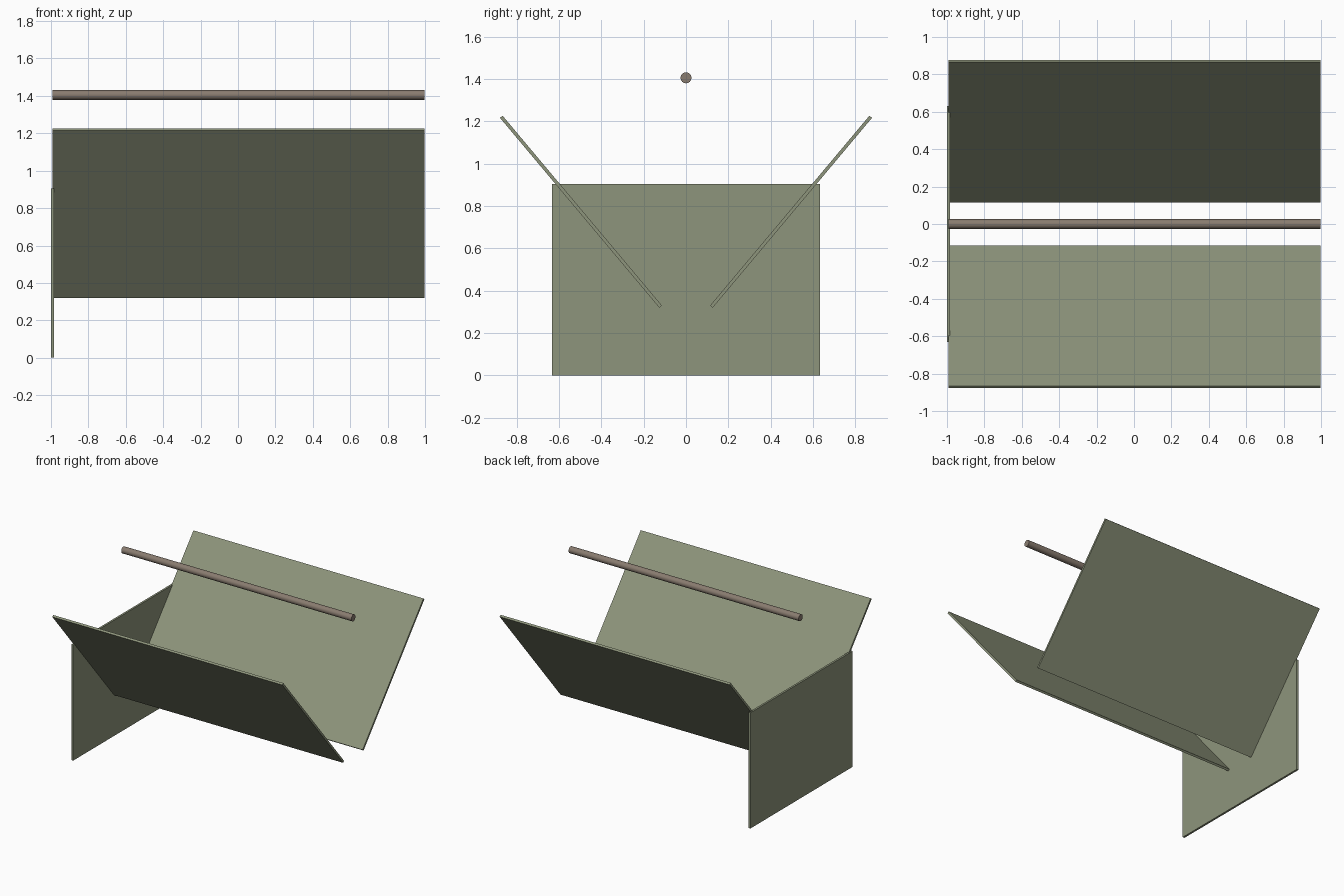
import bpy
from math import radians, pi

if "Cube" in bpy.data.objects:
    bpy.data.objects.remove(bpy.data.objects["Cube"])


def material(name, rgb):
    m = bpy.data.materials.new(name)
    m.diffuse_color = (*rgb, 1)
    m.use_nodes = True
    m.node_tree.nodes["Principled BSDF"].inputs["Base Color"].default_value = m.diffuse_color
    return m


olive = material("olive_panel", (0.27, 0.30, 0.20))
brown = material("brown_rod", (0.25, 0.20, 0.16))


def box(name, loc, size, tilt=0.0):
    bpy.ops.mesh.primitive_cube_add(size=1, location=loc)
    ob = bpy.context.object
    ob.name = name
    ob.scale = size
    ob.rotation_euler = (tilt, 0, 0)
    ob.data.materials.append(olive)
    return ob


# Two sloping trough panels, open at the bottom
for side, label in ((-1, "front"), (1, "back")):
    box(label + "_trough_panel", (0.003, side * 0.496, 0.773),
        (1.99, 1.17, 0.016), side * radians(50))

# Upright end plate carrying the panels
box("end_plate", (-0.992, 0, 0.4525), (0.016, 1.264, 0.905))

# Round rail floating above the trough
bpy.ops.mesh.primitive_cylinder_add(vertices=16, radius=0.026, depth=1.99,
                                    location=(0.003, 0, 1.405),
                                    rotation=(0, pi / 2, 0))
rail = bpy.context.object
rail.name = "top_rail"
rail.data.materials.append(brown)
bpy.ops.object.shade_smooth_by_angle()
